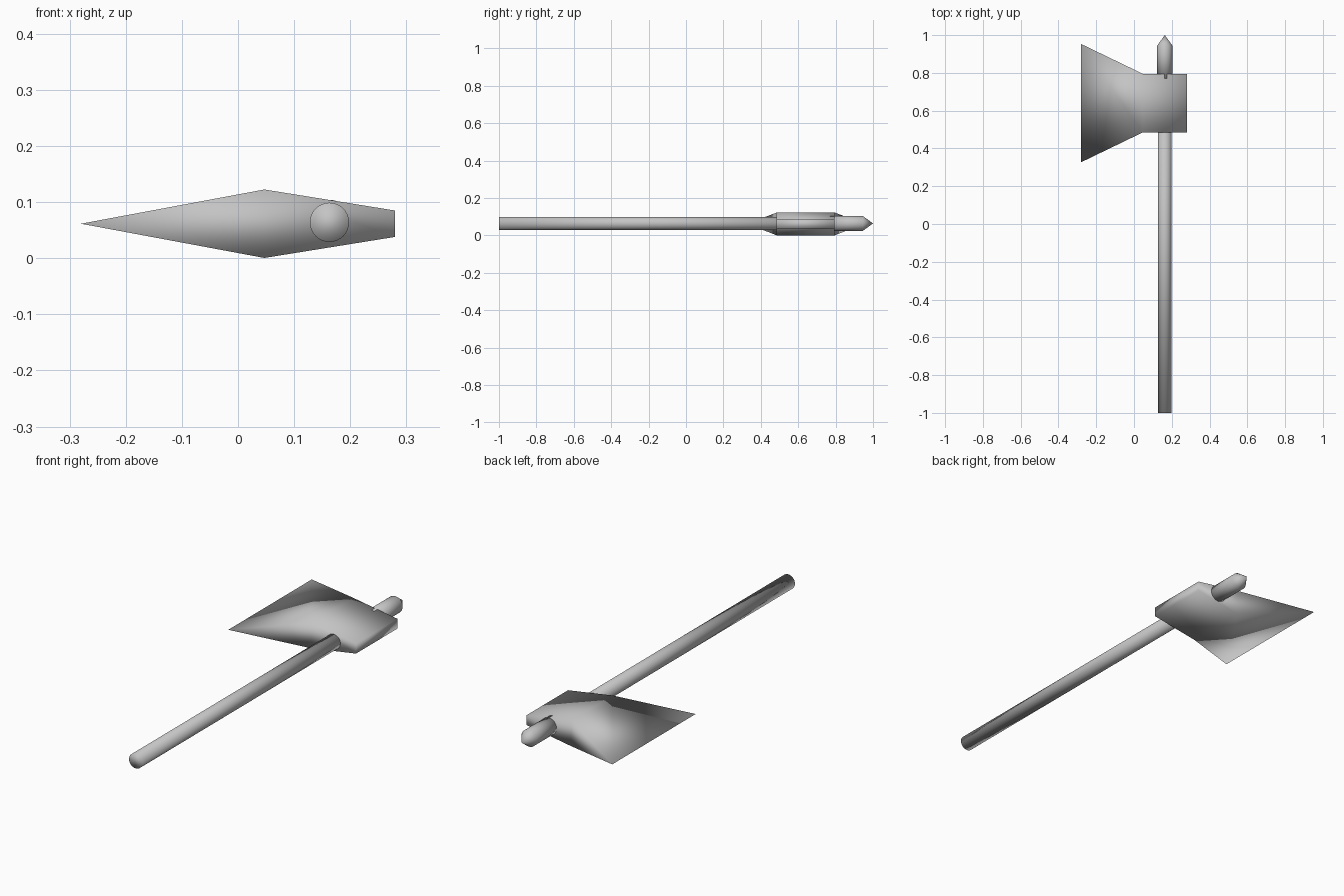
import bpy
import bmesh
import math
from mathutils import Matrix

cube = bpy.data.objects.get("Cube")
if cube:
    bpy.data.objects.remove(cube, do_unlink=True)

# Single plain material
grey = bpy.data.materials.new("plain grey")
grey.use_nodes = True
colour = (0.55, 0.55, 0.55, 1)
grey.diffuse_color = colour
grey.node_tree.nodes["Principled BSDF"].inputs["Base Color"].default_value = colour


def finish(name, bm):
    """Turn a bmesh into a smooth shaded object."""
    bmesh.ops.recalc_face_normals(bm, faces=bm.faces)
    mesh = bpy.data.meshes.new(name)
    bm.to_mesh(mesh)
    bm.free()
    mesh.materials.append(grey)
    mesh.shade_smooth()
    obj = bpy.data.objects.new(name, mesh)
    bpy.context.collection.objects.link(obj)
    return obj


def rod(bm, radius, end_radius, y0, y1, x=0.163, z=0.064, sides=32):
    """Add a round section running along y."""
    place = Matrix.Translation((x, (y0 + y1) / 2, z)) @ Matrix.Rotation(-math.pi / 2, 4, "X")
    bmesh.ops.create_cone(bm, cap_ends=True, segments=sides, radius1=radius,
                          radius2=end_radius, depth=y1 - y0, matrix=place)


# Long shaft
bm = bmesh.new()
rod(bm, 0.035, 0.035, -1.0, 0.75)
finish("shaft", bm)

# Pointed cap: collar and cone joined into one skin
bm = bmesh.new()
rod(bm, 0.04, 0.04, 0.77, 0.945)
rod(bm, 0.04, 0.0, 0.945, 1.0)
inner = [f for f in bm.faces if len(f.verts) > 4 and f.calc_center_median().y > 0.9]
bmesh.ops.delete(bm, geom=inner, context="FACES_ONLY")
bmesh.ops.remove_doubles(bm, verts=bm.verts, dist=0.0005)
finish("pointed_cap", bm)

# Axe head: cross sections (x, half width in y, half thickness in z)
sections = [(-0.28, 0.313, 0.0), (0.047, 0.155, 0.061), (0.28, 0.155, 0.0235)]
bm = bmesh.new()
rings = []
for x, width, thick in sections:
    rings.append([bm.verts.new((x, 0.64 + sy * width, 0.0615 + sz * thick))
                  for sy, sz in ((-1, -1), (1, -1), (1, 1), (-1, 1))])
for a, b in zip(rings, rings[1:]):
    for i in range(4):
        j = (i + 1) % 4
        bm.faces.new((a[i], a[j], b[j], b[i]))
bm.faces.new(rings[-1])
# Close the cutting edge to a line
bmesh.ops.remove_doubles(bm, verts=bm.verts, dist=0.0005)
finish("axe_head", bm)
